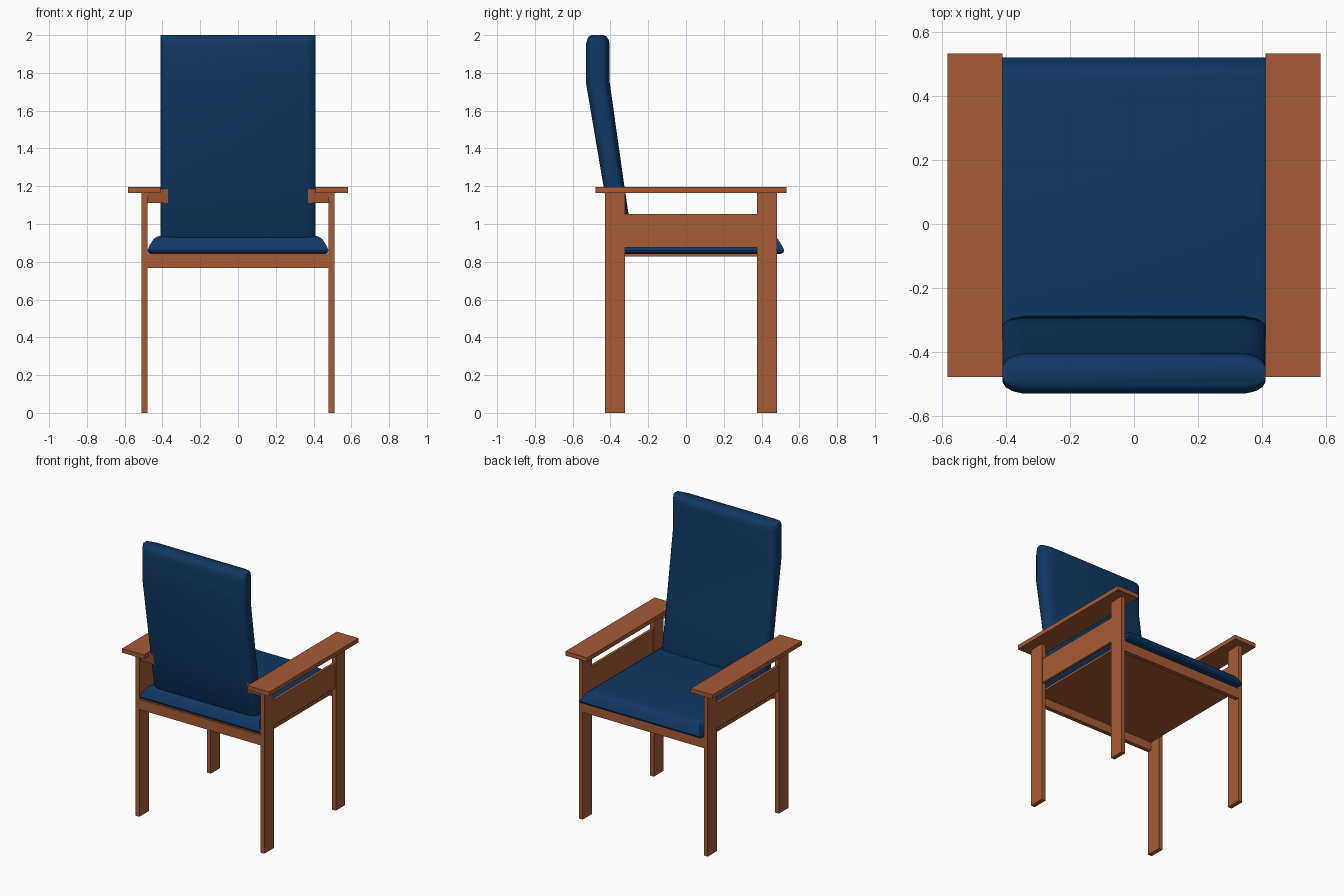
import bpy
import bmesh
from math import radians

if "Cube" in bpy.data.objects:
    bpy.data.objects.remove(bpy.data.objects["Cube"])


def material(name, color):
    m = bpy.data.materials.new(name)
    m.diffuse_color = (*color, 1)
    m.use_nodes = True
    m.node_tree.nodes["Principled BSDF"].inputs["Base Color"].default_value = m.diffuse_color
    return m


WOOD = material("wood", (0.38, 0.105, 0.036))
FABRIC = material("blue_fabric", (0.005, 0.04, 0.13))


def box(name, x, y, z, tilt=0):
    """Wooden board given by its (min, max) range on each axis."""
    bpy.ops.mesh.primitive_cube_add(
        size=1, location=[sum(r) / 2 for r in (x, y, z)], rotation=(tilt, 0, 0))
    ob = bpy.context.object
    ob.name = name
    ob.scale = [r[1] - r[0] for r in (x, y, z)]
    bpy.ops.object.transform_apply(location=False, rotation=False, scale=True)
    ob.data.materials.append(WOOD)
    return ob


def loft(name, rings):
    """Smooth cushion skinned over equally sized rings of points, capped at both ends."""
    bm = bmesh.new()
    loops = [[bm.verts.new(p) for p in ring] for ring in rings]
    n = len(loops[0])
    for a, b in zip(loops, loops[1:]):
        for i in range(n):
            j = (i + 1) % n
            bm.faces.new((a[i], a[j], b[j], b[i]))
    bm.faces.new(loops[0][::-1])
    bm.faces.new(loops[-1])
    bmesh.ops.recalc_face_normals(bm, faces=bm.faces)
    me = bpy.data.meshes.new(name)
    bm.to_mesh(me)
    bm.free()
    ob = bpy.data.objects.new(name, me)
    bpy.context.collection.objects.link(ob)
    me.materials.append(FABRIC)
    bpy.ops.object.select_all(action='DESELECT')
    ob.select_set(True)
    bpy.context.view_layer.objects.active = ob
    bpy.ops.object.shade_smooth_by_angle(angle=radians(40))
    return ob


# Side frames: legs, side panel and armrest, mirrored left and right
for side, s in (("left", -1), ("right", 1)):
    def span(a, b):
        return sorted((s * a, s * b))
    box(f"{side}_back_leg", span(0.48, 0.51), (-0.43, -0.322), (0, 1.167))
    box(f"{side}_front_leg", span(0.48, 0.51), (0.377, 0.483), (0, 1.167))
    box(f"{side}_side_panel", span(0.485, 0.505), (-0.322, 0.377), (0.875, 1.053))
    box(f"{side}_armrest", span(0.41, 0.583), (-0.478, 0.532), (1.165, 1.195))

# Seat rails and seat board
box("back_rail", (-0.48, 0.48), (-0.43, -0.40), (0.768, 0.84))
box("front_rail", (-0.48, 0.48), (0.453, 0.483), (0.768, 0.84))
box("seat_board", (-0.48, 0.48), (-0.425, 0.48), (0.828, 0.843))

# Tilted bar that carries the backrest, showing only at its rounded corners
box("backrest_bar", (-0.482, 0.482), (-0.423, -0.393), (1.114, 1.189), tilt=radians(9.5))

# Seat cushion: stacked rectangles, inset to round the edges
rings = []
for z, d in ((0.842, 0.018), (0.849, 0.004), (0.861, 0), (0.89, 0.014),
             (0.92, 0.033), (0.933, 0.052), (0.94, 0.085)):
    x, y0, y1 = 0.48 - d, -0.43 + d, 0.52 - d
    rings.append([(-x, y0, z), (x, y0, z), (x, y1, z), (-x, y1, z)])
loft("seat_cushion", rings)

# Backrest: rounded cross-section swept up a leaning line (z, front y, back y, thickness)
SECTION = ((-0.41, 0.45), (-0.40, 0.68), (-0.38, 0.87), (-0.345, 1),
           (0.345, 1), (0.38, 0.87), (0.40, 0.68), (0.41, 0.45))
rings = []
for z, front, back, k in ((0.92, -0.284, -0.389, 0.8), (0.945, -0.288, -0.393, 1),
                          (1.19, -0.325, -0.435, 1), (1.75, -0.404, -0.53, 1),
                          (1.95, -0.404, -0.53, 1), (1.975, -0.404, -0.53, 0.91),
                          (1.992, -0.404, -0.53, 0.76), (2.0, -0.404, -0.53, 0.5)):
    mid, half = (front + back) / 2, (front - back) / 2 * k
    rings.append([(x, mid + half * t, z) for x, t in SECTION]
                 + [(x, mid - half * t, z) for x, t in reversed(SECTION)])
loft("backrest_cushion", rings)
